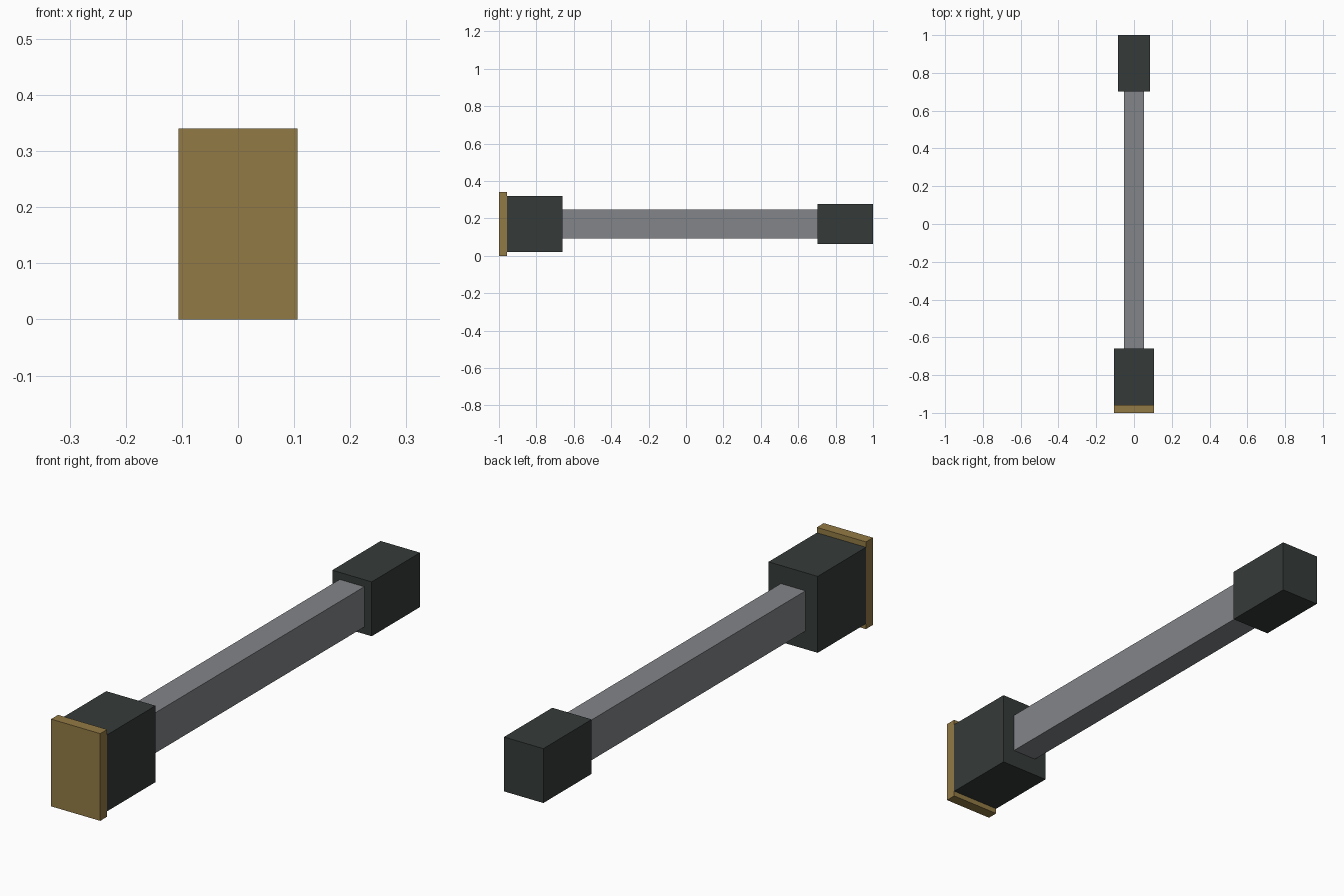
import bpy
from mathutils import Matrix, Vector
import bmesh

cube = bpy.data.objects.get("Cube")
if cube:
    bpy.data.objects.remove(cube, do_unlink=True)

AXIS_Z = 0.17  # height of the shared centre line


def material(name, colour):
    mat = bpy.data.materials.new(name)
    mat.use_nodes = True
    mat.diffuse_color = (*colour, 1)
    bsdf = next(n for n in mat.node_tree.nodes if n.type == "BSDF_PRINCIPLED")
    bsdf.inputs["Base Color"].default_value = (*colour, 1)
    return mat


def box(name, width, height, y_front, y_back, mat):
    """Flat-faced box centred on the long axis."""
    centre = Vector((0, (y_front + y_back) / 2, AXIS_Z))
    size = Matrix.Diagonal((width, y_back - y_front, height, 1))
    bm = bmesh.new()
    bmesh.ops.create_cube(bm, size=1, matrix=Matrix.Translation(centre) @ size)
    mesh = bpy.data.meshes.new(name)
    bm.to_mesh(mesh)
    bm.free()
    mesh.materials.append(mat)
    obj = bpy.data.objects.new(name, mesh)
    bpy.context.collection.objects.link(obj)
    return obj


gold = material("dull gold", (0.29, 0.195, 0.06))
grey = material("steel grey", (0.223, 0.235, 0.246))
dark = material("dark slate", (0.036, 0.044, 0.042))

# End plate, large front block, long shaft and small rear block
box("end_plate", 0.212, 0.34, -1.0, -0.957, gold)
box("front_block", 0.212, 0.298, -0.957, -0.66, dark)
box("shaft", 0.106, 0.157, -0.66, 0.702, grey)
box("rear_block", 0.17, 0.212, 0.702, 1.0, dark)
